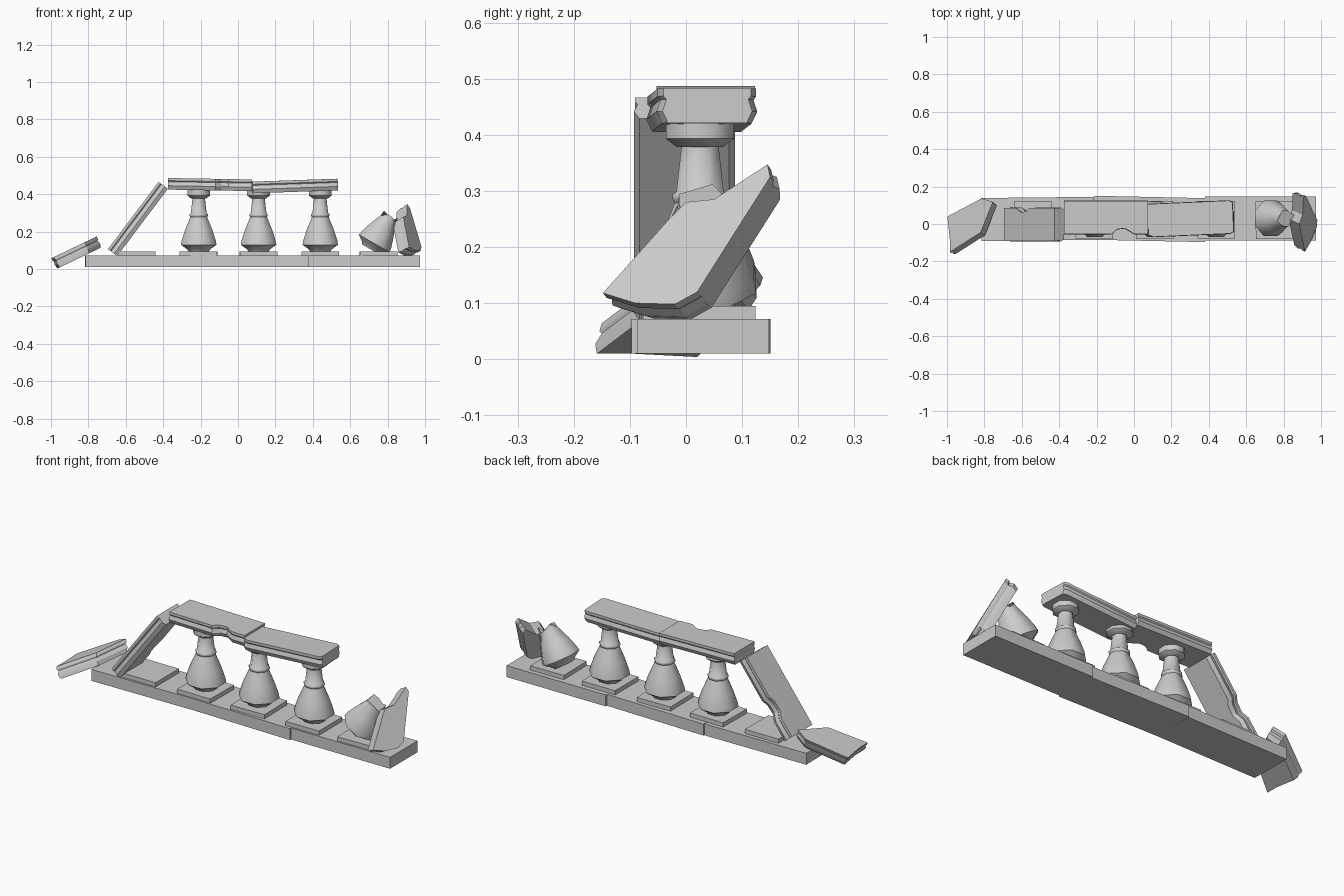
import bpy, bmesh, math
from mathutils import Matrix, Vector, Euler

old = bpy.data.objects.get("Cube")
if old:
    bpy.data.objects.remove(old, do_unlink=True)

stone = bpy.data.materials.new("grey_stone")
stone.use_nodes = True
GREY = (0.6, 0.6, 0.6, 1)
stone.diffuse_color = GREY
stone.node_tree.nodes["Principled BSDF"].inputs["Base Color"].default_value = GREY


def finish(name, bm, loc=(0, 0, 0), rot=(0, 0, 0), smooth=None):
    """Turn a bmesh into a placed stone object; rot is in degrees."""
    bmesh.ops.recalc_face_normals(bm, faces=bm.faces)
    turn = Euler([math.radians(a) for a in rot]).to_matrix().to_4x4()
    bm.transform(Matrix.Translation(loc) @ turn)
    mesh = bpy.data.meshes.new(name)
    bm.to_mesh(mesh)
    bm.free()
    mesh.materials.append(stone)
    ob = bpy.data.objects.new(name, mesh)
    bpy.context.collection.objects.link(ob)
    if smooth:
        bpy.ops.object.select_all(action='DESELECT')
        bpy.context.view_layer.objects.active = ob
        ob.select_set(True)
        bpy.ops.object.shade_smooth_by_angle(angle=math.radians(smooth))


def skin(rings):
    """Join equal rings of points with side faces and close both ends."""
    bm = bmesh.new()
    loops = [[bm.verts.new(p) for p in ring] for ring in rings]
    n = len(loops[0])
    for a, b in zip(loops, loops[1:]):
        for i in range(n):
            j = (i + 1) % n
            bm.faces.new((a[i], a[j], b[j], b[i]))
    bm.faces.new(loops[0])
    bm.faces.new(loops[-1])
    return bm


def box(name, size, loc, yaw=0):
    bm = bmesh.new()
    bmesh.ops.create_cube(bm, size=1)
    bmesh.ops.scale(bm, vec=size, verts=bm.verts)
    finish(name, bm, loc, (0, 0, yaw))


def lathe(name, profile, loc, rot=(0, 0, 0), jag=0):
    """Eight-sided turned part; jag breaks the top ring unevenly."""
    rings = []
    for k, (r, z) in enumerate(profile):
        lift = jag if k == len(profile) - 1 else 0
        ring = []
        for i in range(8):
            a = math.radians(45 * i + 22.5)
            ring.append((r * 1.06 * math.cos(a), r * 1.06 * math.sin(a),
                         z + lift * math.cos(2.3 * i)))
        rings.append(ring)
    finish(name, skin(rings), loc, rot, 50)


# Half cross-section of the handrail: half width, height
RAIL = [(0.08, -0.031), (0.09, -0.01), (0.083, 0.011), (0.088, 0.017), (0.088, 0.031)]


def rail(name, stations, loc, rot):
    """Stations are x, chip off the front edge, chip off the back edge."""
    rings = []
    for x, front, back in stations:
        ring = [(x, w - back, z) for w, z in RAIL]
        ring += [(x, front - w, z) for w, z in reversed(RAIL)]
        rings.append(ring)
    finish(name, skin(rings), loc, rot, 30)


def slab(name, outline, offset):
    """Broken rail chunk: outer outline swept along offset, with a grooved edge."""
    pts = [Vector(p) for p in outline]
    mid = sum(pts, Vector()) / len(pts)
    rings = []
    for t, s in ((0, 1), (0.25, 1), (0.35, 0.96), (0.65, 1), (1, 0.94)):
        rings.append([mid + (p - mid) * s + Vector(offset) * t for p in pts])
    finish(name, skin(rings), smooth=25)


# Base blocks, slightly out of line
box("base_left", (0.605, 0.23, 0.062), (-0.515, 0.027, 0.041), 0.6)
box("base_middle", (0.595, 0.235, 0.062), (0.085, 0.027, 0.041), -1.2)
box("base_right", (0.595, 0.235, 0.062), (0.676, 0.03, 0.041))

# Plinths
for i, x in enumerate((-0.54, -0.21, 0.11, 0.44, 0.75)):
    box(f"plinth_{i + 1}", (0.2, 0.2, 0.024), (x, 0.022, 0.083), (0, -1, 1, 0, 1)[i])

# Standing balusters
BULB = [(0.055, 0), (0.062, 0.012), (0.097, 0.037), (0.093, 0.06),
        (0.075, 0.115), (0.046, 0.185)]
NECK = [(0.05, 0.192), (0.05, 0.2), (0.043, 0.206), (0.034, 0.285)]
CAP = [(0.042, 0.285), (0.062, 0.3), (0.062, 0.33)]
for i, x in enumerate((-0.21, 0.11, 0.44)):
    lathe(f"baluster_{i + 1}", BULB + NECK + CAP, (x, 0.025, 0.093))

# Snapped baluster stub leaning over on the last plinth
lathe("broken_baluster", BULB + [(0.043, 0.2)], (0.71, 0.03, 0.105), (0, 30, 0), 0.018)

# Handrails still on top
rail("handrail_left", [(-0.225, 0, 0), (0.03, 0, 0), (0.06, 0.025, 0), (0.1, 0.03, 0),
                       (0.15, 0, 0), (0.225, 0, 0)], (-0.15, 0.035, 0.452), (0, 1, 0))
rail("handrail_right", [(-0.228, 0.01, 0), (-0.2, 0, 0), (0.21, 0, 0), (0.228, 0.01, 0.01)],
     (0.303, 0.028, 0.444), (0, -2, 2.5))

# Handrail leaning against the left end
rail("leaning_handrail", [(-0.225, 0, 0), (-0.12, 0, 0), (-0.08, 0, 0.022),
                          (-0.03, 0, 0.018), (0, 0, 0), (0.225, 0, 0)],
     (-0.535, -0.003, 0.268), (0, -53, 0))

# Fallen chunk on the ground at the left
ground = [(-0.985, -0.08), (-0.998, 0.04), (-0.815, 0.137),
          (-0.755, 0.118), (-0.82, -0.045), (-0.985, -0.15)]
slab("fallen_chunk_left", [(x, y, 0.057 + 0.48 * (x + 1)) for x, y in ground],
     (0.028, -0.018, -0.057))

# Fallen chunk propped against the broken baluster
propped = [(-0.148, 0.118), (-0.03, 0.25), (0, 0.28), (0.05, 0.285), (0.145, 0.347),
           (0.15, 0.325), (0.02, 0.12), (-0.02, 0.098), (-0.09, 0.1)]
slab("fallen_chunk_right", [(0.99 + 0.4 * (y - 0.03) - 0.55 * (z - 0.11), y, z)
                            for y, z in propped], (-0.058, 0.026, -0.034))
